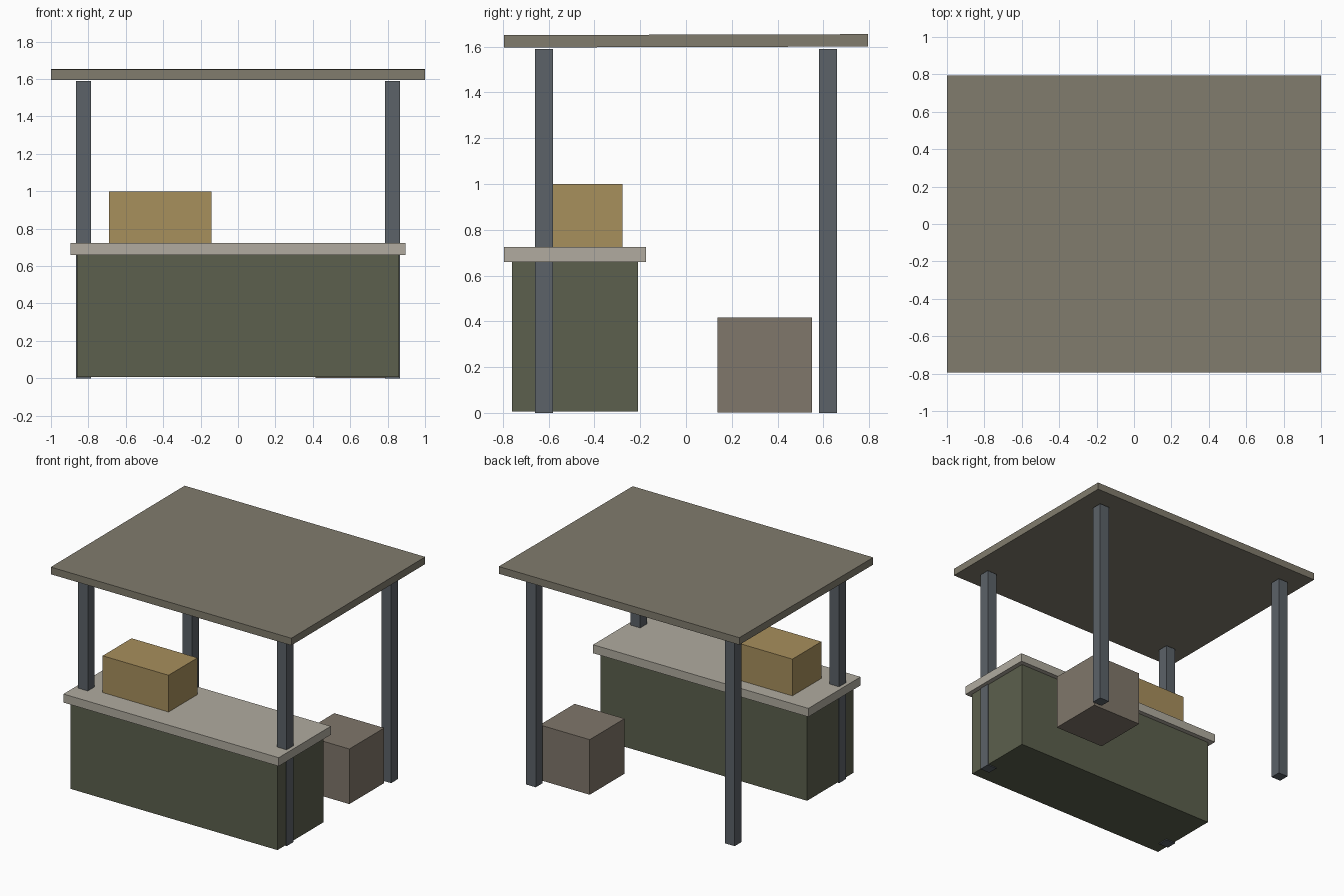
import bpy, math

if "Cube" in bpy.data.objects:
    bpy.data.objects.remove(bpy.data.objects["Cube"])


def material(name, rgb):
    m = bpy.data.materials.new(name)
    m.diffuse_color = tuple((c / 255) ** 2.2 for c in rgb) + (1,)
    m.use_nodes = True
    m.node_tree.nodes["Principled BSDF"].inputs["Base Color"].default_value = m.diffuse_color
    return m


def box(name, x, y, z, mat):
    """Axis-aligned box from its (min, max) extents."""
    ext = (x, y, z)
    bpy.ops.mesh.primitive_cube_add(size=1, location=[(a + b) / 2 for a, b in ext])
    o = bpy.context.object
    o.name = name
    o.scale = [b - a for a, b in ext]
    o.data.materials.append(mat)
    return o


green = material("green_paint", (92, 96, 78))
stone = material("pale_top", (175, 170, 158))
steel = material("grey_post", (92, 98, 104))
canvas = material("canvas", (128, 123, 109))
tan = material("tan_box", (166, 142, 93))
brown = material("brown_crate", (127, 118, 106))

# Counter and its top
box("counter_body", (-0.86, 0.86), (-0.76, -0.21), (0.007, 0.66), green)
box("counter_top", (-0.895, 0.895), (-0.795, -0.175), (0.66, 0.724), stone)

# Four corner posts
for sx, side in ((-1, "left"), (1, "right")):
    for sy, end in ((-1, "front"), (1, "back")):
        cx, cy = sx * 0.827, sy * 0.62
        box(f"{end}_{side}_post", (cx - 0.04, cx + 0.04), (cy - 0.04, cy + 0.04),
            (0, 1.59), steel)

# Flat roof, tilted very slightly towards the front
roof = box("roof", (-1, 1), (-0.795, 0.795), (1.598, 1.652), canvas)
roof.rotation_euler.x = math.radians(0.15)

# Goods: box on the counter and crate on the floor behind
box("counter_box", (-0.69, -0.142), (-0.622, -0.278), (0.724, 1.0), tan)
box("floor_crate", (0.415, 0.83), (0.137, 0.551), (0.002, 0.416), brown)
